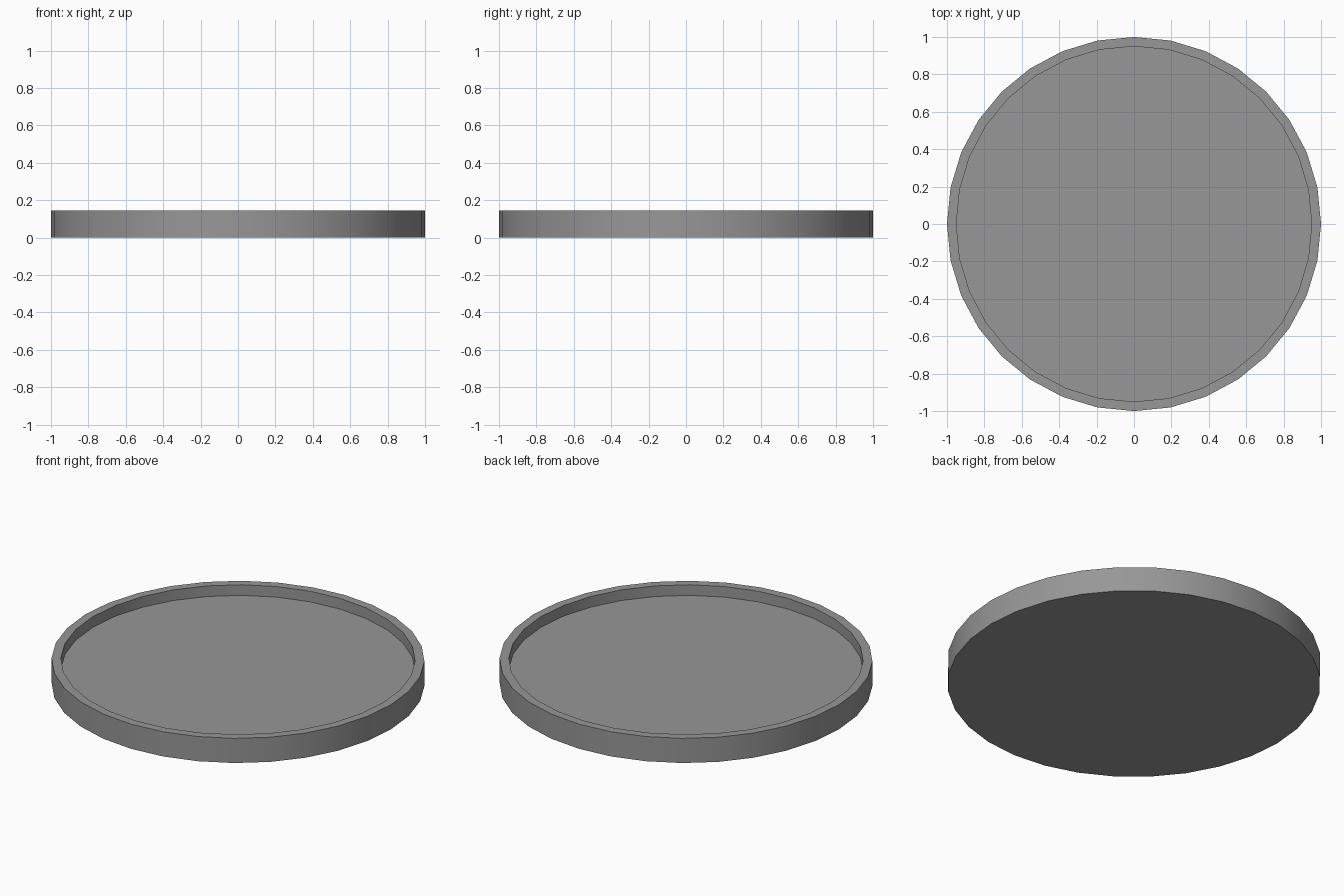
import bpy, bmesh, math

if "Cube" in bpy.data.objects:
    bpy.data.objects.remove(bpy.data.objects["Cube"])

N = 32             # sides of the round tray
R_OUT, R_IN = 1.0, 0.95
TOP, FLOOR = 0.146, 0.083

bm = bmesh.new()

def ring(r, z):
    return [bm.verts.new((r * math.cos(2 * math.pi * i / N),
                          r * math.sin(2 * math.pi * i / N), z)) for i in range(N)]

# rings from the base, up the outside, over the rim, down to the floor
rings = [ring(r, z) for r, z in ((R_OUT, 0), (R_OUT, TOP), (R_IN, TOP), (R_IN, FLOOR))]
for a, b in zip(rings, rings[1:]):
    for i in range(N):
        j = (i + 1) % N
        bm.faces.new((a[i], a[j], b[j], b[i]))
bm.faces.new(rings[0][::-1])   # underside
bm.faces.new(rings[-1])        # sunken floor

mesh = bpy.data.meshes.new("round_tray")
bm.to_mesh(mesh)
bm.free()
tray = bpy.data.objects.new("round_tray", mesh)
bpy.context.collection.objects.link(tray)

# dark grey finish
mat = bpy.data.materials.new("dark_grey")
mat.diffuse_color = (0.31, 0.31, 0.31, 1)
mat.use_nodes = True
mat.node_tree.nodes["Principled BSDF"].inputs["Base Color"].default_value = mat.diffuse_color
mesh.materials.append(mat)

# smooth walls, sharp rim
bpy.context.view_layer.objects.active = tray
tray.select_set(True)
bpy.ops.object.shade_smooth_by_angle(angle=math.radians(30))
